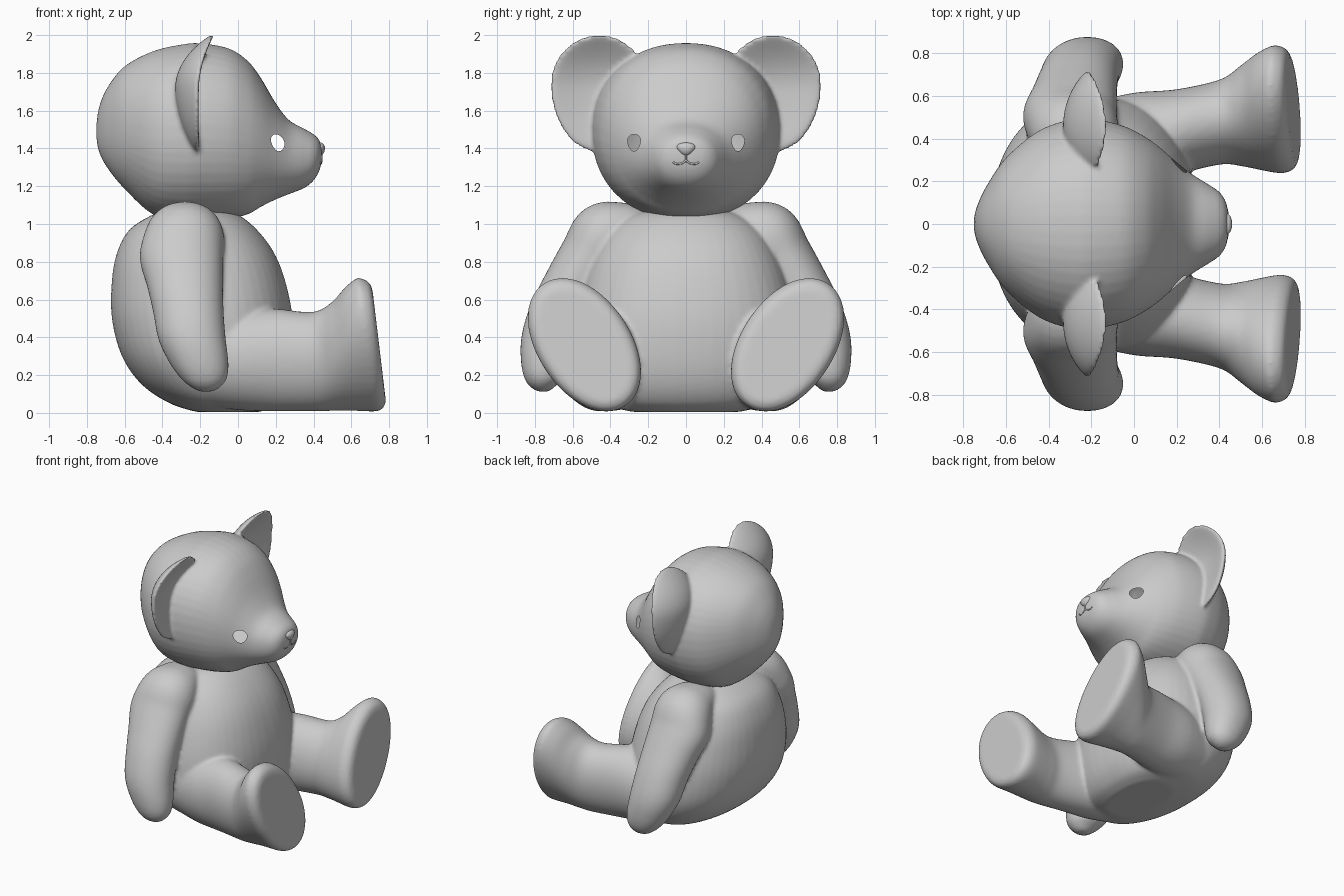
import bpy, bmesh
from math import sin, cos, pi
from mathutils import Vector, Matrix
from mathutils.bvhtree import BVHTree

if "Cube" in bpy.data.objects:
    bpy.data.objects.remove(bpy.data.objects["Cube"])

SEG = 48


def smooth_rows(rows, steps=5):
    """Catmull-Rom interpolation of rows of numbers."""
    out = []
    for i in range(len(rows) - 1):
        a, b = rows[max(i - 1, 0)], rows[i]
        c, d = rows[i + 1], rows[min(i + 2, len(rows) - 1)]
        for k in range(steps):
            t = k / steps
            out.append([q + .5 * t * (r - p + t * (2*p - 5*q + 4*r - s + t * (3*(q - r) + s - p)))
                        for p, q, r, s in zip(a, b, c, d)])
    return out + [list(rows[-1])]


def superellipse(n=2.0):
    for i in range(SEG):
        t = 2 * pi * (i + .5) / SEG
        c, s = cos(t), sin(t)
        yield abs(c) ** (2 / n) * (1 if c > 0 else -1), abs(s) ** (2 / n) * (1 if s > 0 else -1)


def loft(bm, rings):
    loops = [[bm.verts.new(p) for p in ring] for ring in rings]
    faces = [bm.faces.new((a[i], a[(i + 1) % SEG], b[(i + 1) % SEG], b[i]))
             for a, b in zip(loops, loops[1:]) for i in range(SEG)]
    faces += [bm.faces.new(loops[0]), bm.faces.new(loops[-1])]
    bmesh.ops.recalc_face_normals(bm, faces=faces)


def make_object(name, bm):
    mesh = bpy.data.meshes.new(name)
    bm.to_mesh(mesh)
    bm.free()
    for p in mesh.polygons:
        p.use_smooth = True
    ob = bpy.data.objects.new(name, mesh)
    bpy.context.collection.objects.link(ob)
    return ob


def fuse(ob, voxel, rounds):
    """Merge overlapping parts into one soft skin and bake it."""
    m = ob.modifiers.new("fuse", 'REMESH')
    m.mode, m.voxel_size, m.use_smooth_shade = 'VOXEL', voxel, True
    m = ob.modifiers.new("soften", 'SMOOTH')
    m.factor, m.iterations = .5, rounds
    dg = bpy.context.evaluated_depsgraph_get()
    mesh = bpy.data.meshes.new_from_object(ob.evaluated_get(dg))
    ob.modifiers.clear()
    ob.data = mesh


# Torso: z, back x, front x, half width
bm = bmesh.new()
torso = [(.005, -.22, .12, .28), (.05, -.36, .2, .45), (.15, -.51, .26, .54), (.3, -.615, .29, .59),
         (.5, -.668, .29, .585), (.7, -.668, .25, .54), (.85, -.64, .19, .48),
         (.97, -.575, .1, .40), (1.05, -.45, 0, .28), (1.08, -.35, -.1, .12)]
loft(bm, [[((f + b) / 2 + (f - b) / 2 * c, w * s, z) for c, s in superellipse(2.3)]
          for z, b, f, w in smooth_rows(torso)])

# Legs: x, centre y, centre z, long radius, short radius, outward tilt
leg = [(-.2, .34, .29, .25, .23, 0), (0, .38, .285, .27, .235, 0), (.2, .43, .28, .272, .2, .1),
       (.4, .477, .272, .265, .195, .2), (.5, .507, .30, .302, .215, .45), (.58, .527, .337, .352, .232, .55),
       (.66, .537, .36, .388, .245, .585), (.70, .538, .36, .386, .243, .585),
       (.733, .538, .36, .366, .223, .585), (.747, .538, .36, .33, .19, .585)]
# Arms: centre x y z, radius along x, radius across
arm = [(-.29, .2, 1.0, .12, .08), (-.28, .31, .98, .17, .14), (-.285, .42, .93, .21, .19),
       (-.3, .51, .82, .22, .165), (-.28, .6, .67, .2, .157), (-.262, .67, .53, .186, .157),
       (-.243, .72, .39, .178, .152), (-.208, .745, .27, .157, .132),
       (-.18, .757, .18, .12, .1), (-.17, .757, .125, .06, .05), (-.17, .757, .11, .01, .01)]
arm_rows = smooth_rows(arm)
for side in (1, -1):
    rings = []
    for x, cy, cz, a, b, t in smooth_rows(leg):
        lean = .12 * min(1, max(0, (x - .5) / .2))
        ring = []
        for c, s in superellipse(2.05):
            dz = a * s * cos(t) - b * c * sin(t)
            dy = a * s * sin(t) + b * c * cos(t)
            ring.append((x - lean * dz, side * (cy + dy), cz + dz))
        rings.append(ring)
    loft(bm, rings)
    rings = []
    for i, (x, y, z, rx, rp) in enumerate(arm_rows):
        p, q = arm_rows[max(i - 1, 0)], arm_rows[min(i + 1, len(arm_rows) - 1)]
        d = Vector((q[1] - p[1], q[2] - p[2])).normalized()
        rings.append([(x + rx * c, side * (y - d.y * rp * s), z + d.x * rp * s)
                      for c, s in superellipse(2.1)])
    loft(bm, rings)
body = make_object("body_with_limbs", bm)
fuse(body, .013, 7)

# Head: x, top z, bottom z, half width
bm = bmesh.new()
head = [(-.75, 1.52, 1.46, .025), (-.735, 1.62, 1.38, .085), (-.69, 1.725, 1.295, .18), (-.6, 1.835, 1.185, .31),
        (-.45, 1.915, 1.05, .435), (-.3, 1.95, 1.02, .49), (-.2, 1.957, 1.02, .495),
        (-.05, 1.93, 1.03, .46), (.05, 1.865, 1.05, .41), (.12, 1.775, 1.09, .36), (.2, 1.64, 1.13, .29),
        (.27, 1.55, 1.158, .235), (.35, 1.505, 1.19, .185), (.4, 1.475, 1.23, .15),
        (.43, 1.445, 1.28, .105), (.443, 1.40, 1.33, .045)]
loft(bm, [[(x, w * c, (t + b) / 2 + (t - b) / 2 * s) for c, s in superellipse(2.15)]
          for x, t, b, w in smooth_rows(head)])
# Cupped ears
for side in (1, -1):
    ear = bmesh.ops.create_uvsphere(bm, u_segments=48, v_segments=32, radius=1)["verts"]
    for v in ear:
        p, q, s = v.co
        z = 1.74 + q * (.262 if q > 0 else .36)
        rim = -.215 + .9 * max(0, z - 1.7) ** 2
        v.co = (rim + .048 * s - .07 * (1 - p * p - q * q), side * (.46 + .257 * p), z)
    bmesh.ops.recalc_face_normals(bm, faces=list({f for v in ear for f in v.link_faces}))
skull = make_object("head_with_ears", bm)
fuse(skull, .012, 5)

# Eye openings: remove the patch, then round its border
bm = bmesh.new()
bm.from_mesh(skull.data)
tree = BVHTree.FromBMesh(bm)


def eye_pos(co):
    return Vector(((abs(co.y) - .275) / .033, (co.z - 1.43) / .045))


bmesh.ops.delete(bm, geom=[f for f in bm.faces if f.calc_center_median().x > 0
                           and eye_pos(f.calc_center_median()).length < 1], context='FACES')
for v in bm.verts:
    if v.is_boundary:
        d = eye_pos(v.co).normalized()
        v.co.y = (1 if v.co.y > 0 else -1) * (.275 + .033 * d.x * (1 + .25 * d.y))
        v.co.z = 1.43 + .045 * d.y
        hit = tree.ray_cast(Vector((1, v.co.y, v.co.z)), Vector((-1, 0, 0)))[0]
        if hit:
            v.co.x = hit.x
bm.to_mesh(skull.data)
bm.free()

# Nose: rounded triangle
bm = bmesh.new()
bmesh.ops.create_uvsphere(bm, u_segments=32, v_segments=20, radius=1)
for v in bm.verts:
    x, y, z = v.co
    v.co = (.432 + .028 * x + .004 * z, .046 * y * (1 + .4 * z), 1.395 + .036 * z)
make_object("nose", bm)


# Mouth seams laid on the muzzle
def seam(name, pts):
    cu = bpy.data.curves.new(name, 'CURVE')
    cu.dimensions, cu.bevel_depth, cu.bevel_resolution = '3D', .005, 2
    cu.use_fill_caps = True
    sp = cu.splines.new('POLY')
    rows = smooth_rows(pts)
    sp.points.add(len(rows) - 1)
    for p, (y, z) in zip(sp.points, rows):
        hit = tree.ray_cast(Vector((1, y, z)), Vector((-1, 0, 0)))[0]
        p.co = (hit.x if hit else .43, y, z, 1)
    bpy.context.collection.objects.link(bpy.data.objects.new(name, cu))


seam("mouth_centre", [(0, 1.37), (0, 1.335)])
for side, label in ((1, "left"), (-1, "right")):
    seam("mouth_" + label, [(0, 1.337), (side * .02, 1.322), (side * .05, 1.318), (side * .068, 1.328)])
